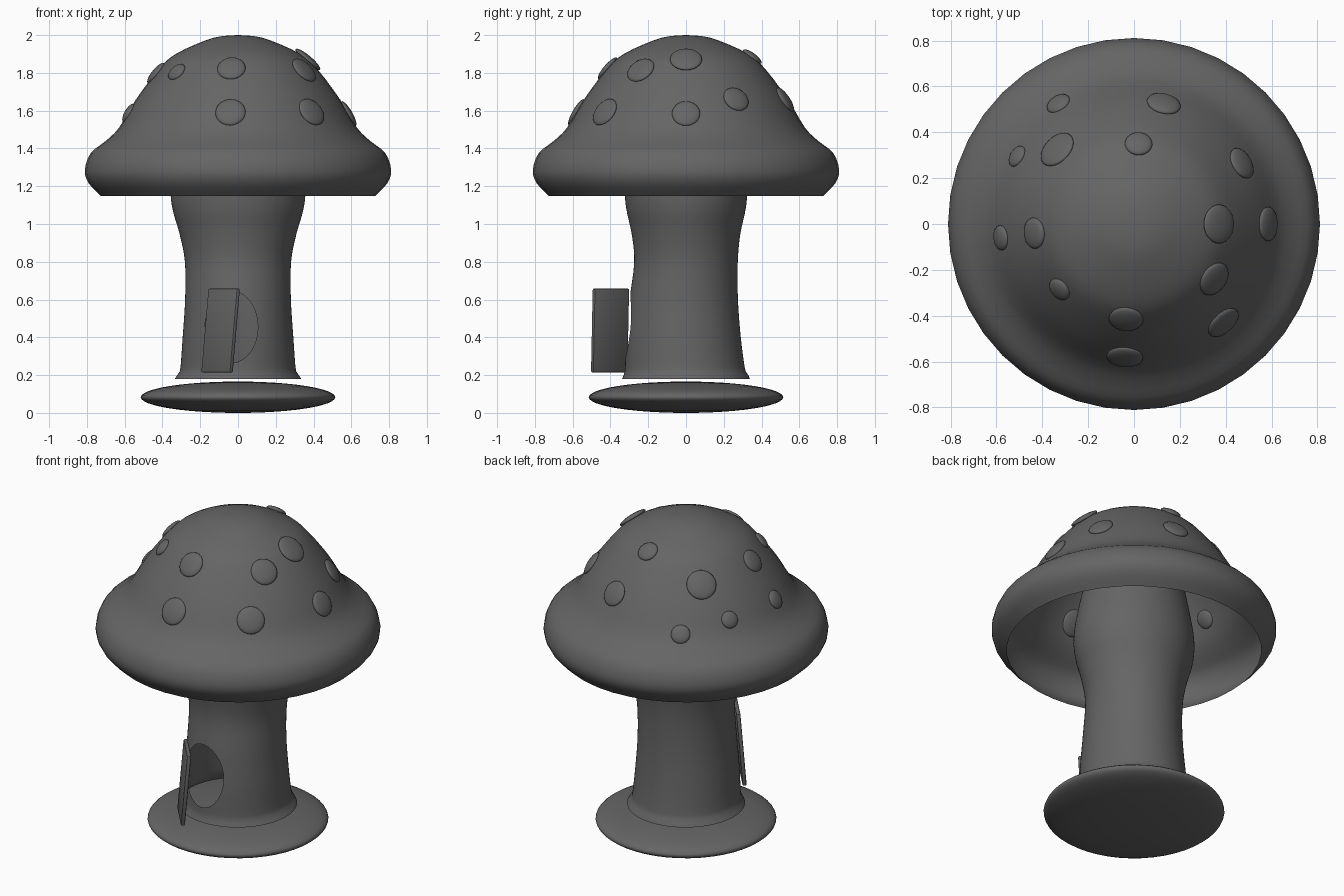
import bpy, bmesh, math
from mathutils import Vector, Matrix

if "Cube" in bpy.data.objects:
    bpy.data.objects.remove(bpy.data.objects["Cube"])

grey = bpy.data.materials.new("dark_grey")
grey.diffuse_color = (0.13, 0.13, 0.13, 1)
grey.use_nodes = True
grey.node_tree.nodes["Principled BSDF"].inputs["Base Color"].default_value = grey.diffuse_color


def finish(name, bm, angle=50):
    mesh = bpy.data.meshes.new(name)
    bm.to_mesh(mesh)
    bm.free()
    ob = bpy.data.objects.new(name, mesh)
    bpy.context.collection.objects.link(ob)
    mesh.materials.append(grey)
    bpy.ops.object.select_all(action='DESELECT')
    ob.select_set(True)
    bpy.context.view_layer.objects.active = ob
    bpy.ops.object.shade_smooth_by_angle(angle=math.radians(angle))
    return ob


def smooth(points, steps=4):
    """Catmull-Rom curve through the points."""
    p = [Vector(q) for q in points]
    p = [2 * p[0] - p[1]] + p + [2 * p[-1] - p[-2]]
    out = []
    for a, b, c, d in zip(p, p[1:], p[2:], p[3:]):
        for i in range(steps):
            t = i / steps
            out.append(0.5 * (2 * b + (c - a) * t + (2 * a - 5 * b + 4 * c - d) * t * t
                              + (3 * b - a - 3 * c + d) * t ** 3))
    return out + [p[-2]]


def lookup(curve, u):
    """Linear lookup on a curve sorted by its first component."""
    for a, b in zip(curve, curve[1:]):
        if a[0] <= u <= b[0]:
            return a.lerp(b, (u - a[0]) / max(b[0] - a[0], 1e-9))
    return curve[0] if u < curve[0][0] else curve[-1]


def bridge(bm, rings):
    for lo, hi in zip(rings, rings[1:]):
        n = len(lo)
        for i in range(n):
            bm.faces.new((lo[i], lo[(i + 1) % n], hi[(i + 1) % n], hi[i]))


# cap: hollow bell with an inward curled rim
cap_curve = smooth([(0.0, 2.0), (0.08, 1.995), (0.17, 1.973), (0.33, 1.9), (0.42, 1.82),
                    (0.54, 1.66), (0.63, 1.51), (0.70, 1.44), (0.78, 1.375), (0.811, 1.285),
                    (0.79, 1.215), (0.725, 1.147)], 3)
bm = bmesh.new()
SEG = 40
rings = []
for r, z in reversed(cap_curve[1:]):
    rings.append([bm.verts.new((r * math.cos(2 * math.pi * i / SEG),
                                r * math.sin(2 * math.pi * i / SEG), z)) for i in range(SEG)])
bridge(bm, rings)
tip = bm.verts.new((0, 0, 2.0))
for i in range(SEG):
    bm.faces.new((rings[-1][i], rings[-1][(i + 1) % SEG], tip))
finish("cap", bm, 60)

# spots: flattened domes lying on the cap surface (x, y, radius)
spots = [(0.585, 0.0, 0.075), (-0.04, -0.58, 0.08), (0.39, -0.43, 0.08), (0.47, 0.265, 0.072),
         (0.13, 0.525, 0.075), (-0.58, -0.06, 0.055), (-0.51, 0.295, 0.05), (-0.33, 0.525, 0.055),
         (0.37, 0.0, 0.085), (0.35, -0.24, 0.078), (-0.035, -0.415, 0.075),
         (-0.325, -0.285, 0.053), (-0.435, -0.04, 0.068), (-0.335, 0.325, 0.086),
         (0.02, 0.35, 0.06)]
bm = bmesh.new()
for x, y, rad in spots:
    r = math.hypot(x, y)
    z = lookup(cap_curve, r)[1]
    slope = (lookup(cap_curve, r + 0.03)[1] - lookup(cap_curve, r - 0.03)[1]) / 0.06
    normal = Vector((-slope * x / r, -slope * y / r, 1)).normalized()
    place = (Matrix.Translation((x, y, z)) @ normal.to_track_quat('Z', 'Y').to_matrix().to_4x4()
             @ Matrix.Diagonal((rad, rad, 0.02, 1)))
    bmesh.ops.create_uvsphere(bm, u_segments=24, v_segments=12, radius=1, matrix=place)
finish("cap_spots", bm, 80)

# stem: oval tube with an oval doorway; columns are z, x radius, y radius, y centre
stem_curve = smooth([(0.18, 0.335, 0.338, 0.0), (0.20, 0.322, 0.33, 0.0),
                     (0.23, 0.306, 0.318, -0.005), (0.40, 0.293, 0.304, -0.014),
                     (0.60, 0.28, 0.287, -0.012), (0.80, 0.281, 0.274, 0.0),
                     (0.95, 0.31, 0.288, 0.0), (1.08, 0.347, 0.316, 0.0),
                     (1.20, 0.357, 0.325, 0.0), (1.35, 0.335, 0.31, 0.0),
                     (1.60, 0.28, 0.27, 0.0)])
bm = bmesh.new()
SEG, ROWS = 96, 72
rings = []
for k in range(ROWS + 1):
    z, rx, ry, cy = lookup(stem_curve, 0.18 + 1.42 * k / ROWS)
    rings.append([bm.verts.new((rx * math.cos(2 * math.pi * i / SEG),
                                cy + ry * math.sin(2 * math.pi * i / SEG), z))
                  for i in range(SEG)])
bridge(bm, rings)
bm.faces.new(rings[-1])

# doorway: remove faces inside the oval, then pull the edge onto it
DX, DZ, DW, DH = -0.035, 0.455, 0.14, 0.19


def oval(co):
    return math.hypot((co.x - DX) / DW, (co.z - DZ) / DH)


gone = [f for f in bm.faces
        if f.calc_center_median().y < 0 and oval(f.calc_center_median()) < 1]
bmesh.ops.delete(bm, geom=gone, context='FACES')
for v in bm.verts:
    if v.is_boundary and v.co.z > 0.21:
        k = oval(v.co)
        x, z = DX + (v.co.x - DX) / k, DZ + (v.co.z - DZ) / k
        _, rx, ry, cy = lookup(stem_curve, z)
        v.co = (x, cy - ry * math.sqrt(max(0, 1 - (x / rx) ** 2)), z)
finish("stem", bm)

# door: thin leaning panel swung open
bm = bmesh.new()
bmesh.ops.create_cube(bm, size=1, matrix=Matrix.Diagonal((0.24, 0.024, 0.445, 1)))
bmesh.ops.bevel(bm, geom=bm.edges[:], offset=0.008, segments=2, affect='EDGES', profile=0.5)
bm.transform(Matrix.Translation((-0.092, -0.402, 0.436))
             @ Matrix(((1, 0, 0.085, 0), (0, 1, 0.02, 0), (0, 0, 1, 0), (0, 0, 0, 1)))
             @ Matrix.Rotation(math.radians(-50), 4, 'Z'))
finish("door", bm, 40)

# base: flattened lens
bm = bmesh.new()
bmesh.ops.create_uvsphere(bm, u_segments=48, v_segments=24, radius=1,
                          matrix=Matrix.Translation((0, 0, 0.083))
                          @ Matrix.Diagonal((0.515, 0.515, 0.083, 1)))
finish("base", bm, 80)
